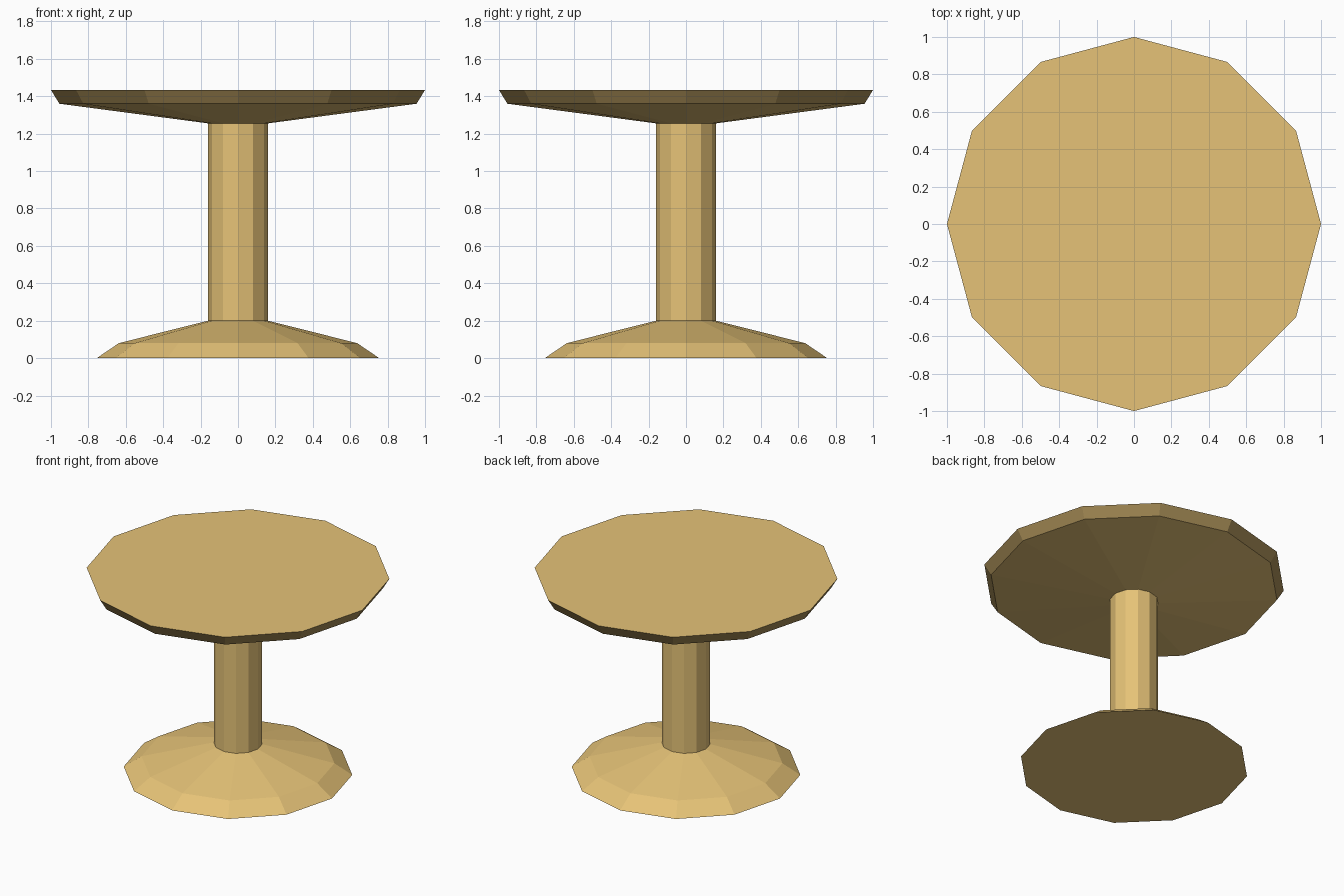
import bpy, bmesh, math

if "Cube" in bpy.data.objects:
    bpy.data.objects.remove(bpy.data.objects["Cube"])

SIDES = 12


def material(name, colour):
    mat = bpy.data.materials.new(name)
    mat.diffuse_color = (*colour, 1)
    mat.use_nodes = True
    mat.node_tree.nodes["Principled BSDF"].inputs["Base Color"].default_value = mat.diffuse_color
    return mat


light_wood = material("light_wood", (0.79, 0.545, 0.185))
dark_wood = material("dark_wood_edge", (0.37, 0.255, 0.09))


def lathe(name, profile, mat, cap_bottom=False, cap_top=False):
    """Spin (radius, height) points into a faceted part, bottom to top."""
    bm = bmesh.new()
    rings = []
    for r, z in profile:
        angles = [2 * math.pi * i / SIDES for i in range(SIDES)]
        rings.append([bm.verts.new((r * math.cos(a), r * math.sin(a), z)) for a in angles])
    for low, high in zip(rings, rings[1:]):
        for i in range(SIDES):
            j = (i + 1) % SIDES
            bm.faces.new((low[i], low[j], high[j], high[i]))
    if cap_bottom:
        bm.faces.new(rings[0][::-1])
    if cap_top:
        bm.faces.new(rings[-1])
    mesh = bpy.data.meshes.new(name)
    bm.to_mesh(mesh)
    bm.free()
    mesh.materials.append(mat)
    obj = bpy.data.objects.new(name, mesh)
    bpy.context.collection.objects.link(obj)
    return obj


# Flared foot and pillar; parts meet at open rims
lathe("base", [(0.755, 0), (0.637, 0.08), (0.16, 0.2)], light_wood, cap_bottom=True)
lathe("column", [(0.16, 0.2), (0.16, 1.255)], light_wood)

# Tabletop with a darker band around its edge
top = lathe("tabletop", [(0.16, 1.255), (0.955, 1.36), (1.0, 1.434)], light_wood, cap_top=True)
top.data.materials.append(dark_wood)
for face in top.data.polygons:
    if 1.37 < face.center.z < 1.42:
        face.material_index = 1
